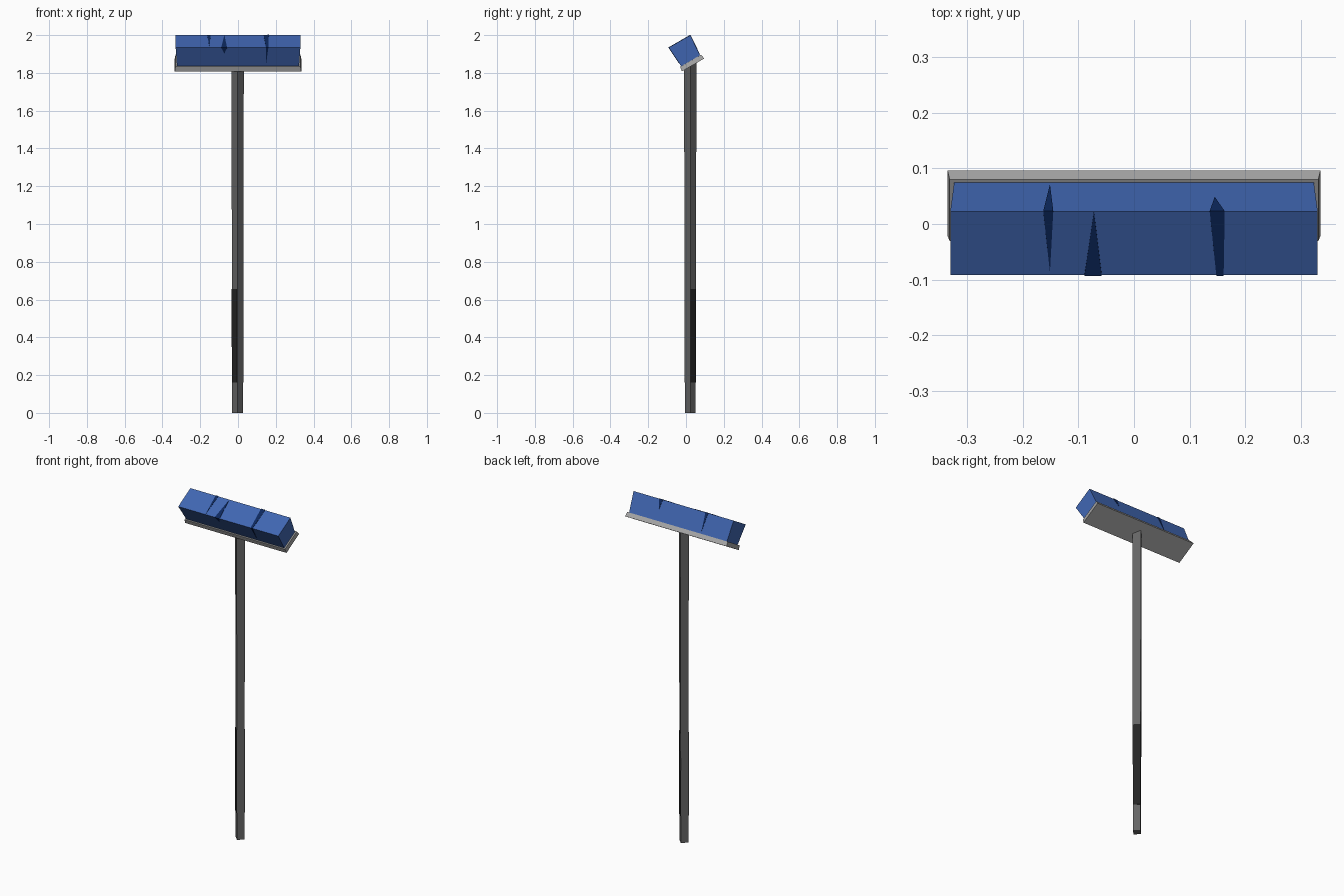
import bpy, bmesh, math
from mathutils import Matrix, Vector

if "Cube" in bpy.data.objects:
    bpy.data.objects.remove(bpy.data.objects["Cube"])


def material(name, rgb):
    m = bpy.data.materials.new(name)
    m.diffuse_color = (*rgb, 1)
    m.use_nodes = True
    m.node_tree.nodes["Principled BSDF"].inputs["Base Color"].default_value = m.diffuse_color
    return m


BLUE = material("bristle blue", (0.052, 0.135, 0.45))
NAVY = material("dark navy", (0.004, 0.022, 0.115))
GREY = material("light grey", (0.38, 0.38, 0.38))
STEEL = material("dark grey", (0.13, 0.13, 0.13))
BLACK = material("grip black", (0.018, 0.018, 0.018))


def add_object(name, verts, faces, mat, matrix):
    mesh = bpy.data.meshes.new(name)
    mesh.from_pydata([matrix @ Vector(v) for v in verts], [], faces)
    mesh.materials.append(mat)
    ob = bpy.data.objects.new(name, mesh)
    bpy.context.collection.objects.link(ob)
    return ob


def tapered_box(name, low, high, mat, matrix):
    """Box between two rectangles, each given as (half x, half y, z)."""
    verts = [(sx * hx, sy * hy, z) for hx, hy, z in (low, high)
             for sx, sy in ((-1, -1), (1, -1), (1, 1), (-1, 1))]
    faces = [(3, 2, 1, 0), (4, 5, 6, 7)]
    faces += [(i, (i + 1) % 4, (i + 1) % 4 + 4, i + 4) for i in range(4)]
    return add_object(name, verts, faces, mat, matrix)


# Handle: square pole turned 45 degrees, with a grip showing on two faces
pole = Matrix.Translation((-0.002, 0.0225, 0)) @ Matrix.Rotation(math.radians(45), 4, 'Z')
tapered_box("handle", (0.0203, 0.0203, 0), (0.0232, 0.0232, 1.855), STEEL, pole)
tapered_box("grip", (0.0235, 0.0202, 0.16), (0.0238, 0.0206, 0.655), BLACK, pole)

# Head: tilted 30 degrees, plate below and bristle block above
head = Matrix.Translation((0, 0.0375, 1.842)) @ Matrix.Rotation(math.radians(30), 4, 'X')
TOP, BASE = 0.144, 0.026
T_TOP, T_BASE = 0.066, 0.058
tapered_box("head_plate", (0.335, 0.068, 0), (0.331, 0.064, BASE), GREY, head)
tapered_box("bristle_block", (0.323, T_BASE, BASE), (0.33, T_TOP, TOP), BLUE, head)


def down(side, f):
    """Point on the back (+1) or front (-1) face, f of the way down."""
    return side * (T_TOP + (T_BASE - T_TOP) * f), TOP + (BASE - TOP) * f


# Bristle gaps: thin dark slivers folded over the block, rows run back to front
gaps = [
    [(-0.151, -0.151, *down(1, 0.92)), (-0.163, -0.145, *down(1, 0)),
     (-0.151, -0.151, -0.06, TOP)],
    [(-0.072, -0.072, *down(1, 0)), (-0.089, -0.058, *down(-1, 0)),
     (-0.072, -0.072, *down(-1, 0.32))],
    [(0.145, 0.145, *down(1, 0.48)), (0.136, 0.163, *down(1, 0)),
     (0.148, 0.161, *down(-1, 0)), (0.149, 0.149, *down(-1, 0.85))],
]
for n, rows in enumerate(gaps, 1):
    verts, ids = [], []
    for xl, xr, t, z in rows:
        verts.append((xl, t, z))
        left = right = len(verts) - 1
        if xr != xl:
            verts.append((xr, t, z))
            right += 1
        ids.append((left, right))
    faces = [tuple(dict.fromkeys((a[0], b[0], b[1], a[1]))) for a, b in zip(ids, ids[1:])]
    gap = add_object(f"bristle_gap_{n}", verts, faces, NAVY, head)
    solid = gap.modifiers.new("thickness", 'SOLIDIFY')
    solid.thickness = 0.003
    solid.offset = 0
    solid.use_even_offset = True
